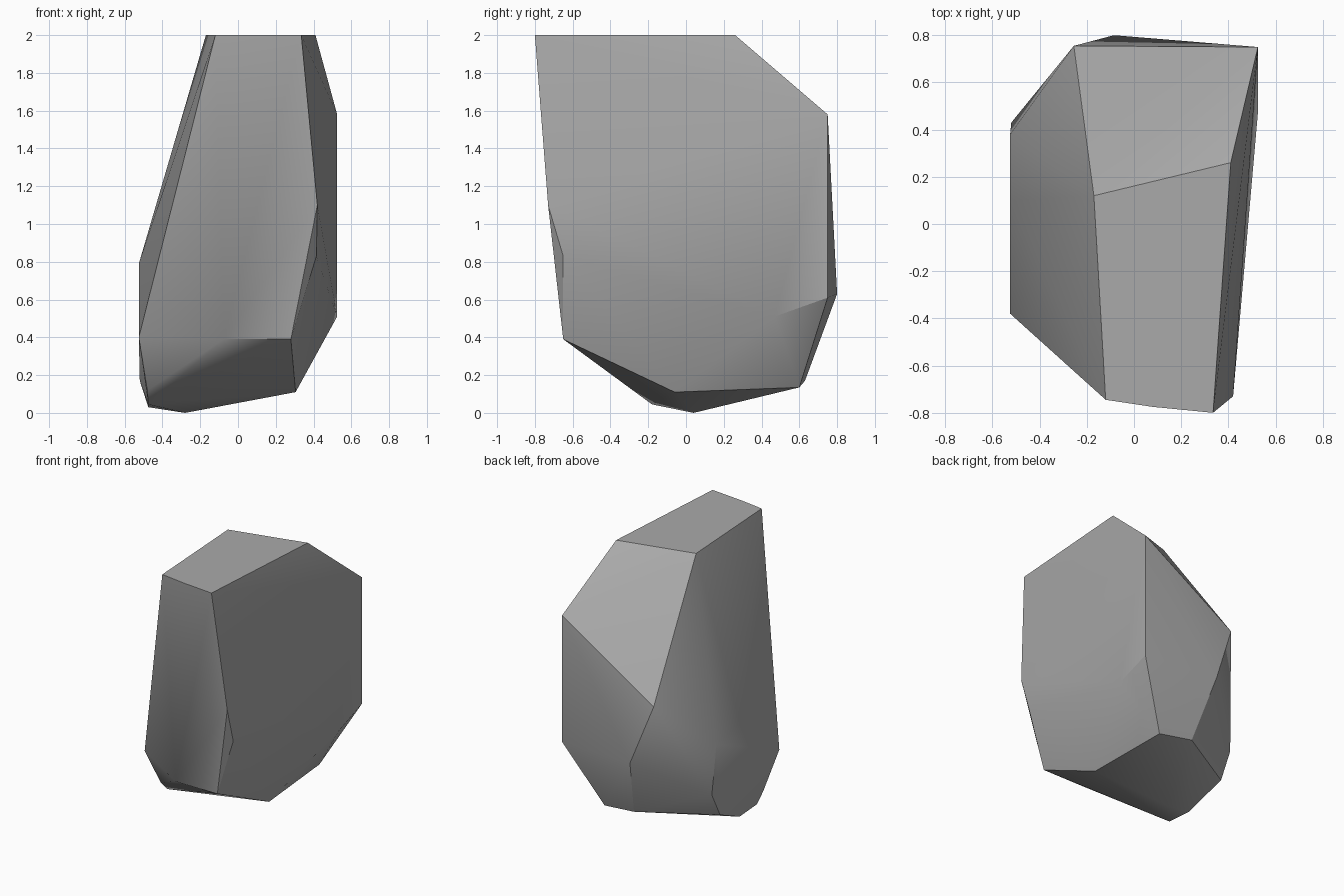
import bpy
import bmesh
import math

# Remove the default cube only
default_cube = bpy.data.objects.get("Cube")
if default_cube:
    bpy.data.objects.remove(default_cube, do_unlink=True)


def flat_material(name, colour):
    """One plain colour, shown in the viewport and in a render."""
    material = bpy.data.materials.new(name)
    material.use_nodes = True
    material.diffuse_color = colour
    shader = material.node_tree.nodes["Principled BSDF"]
    shader.inputs["Base Color"].default_value = colour
    shader.inputs["Roughness"].default_value = 0.9
    return material


def chiselled_hull(name, corner_groups, material):
    """Wrap the chipped corners of a stone in flat facets."""
    bm = bmesh.new()
    for corners in corner_groups:
        for corner in corners:
            bm.verts.new(corner)
    hull = bmesh.ops.convex_hull(bm, input=list(bm.verts))
    # Clear corners that ended up inside the stone
    loose = [v for v in bm.verts if not v.link_faces]
    bmesh.ops.delete(bm, geom=loose, context="VERTS")
    # Merge nearly coplanar triangles into clean facets
    bmesh.ops.dissolve_limit(bm, angle_limit=math.radians(1),
                             verts=list(bm.verts), edges=list(bm.edges))
    bmesh.ops.recalc_face_normals(bm, faces=list(bm.faces))
    mesh = bpy.data.meshes.new(name)
    bm.to_mesh(mesh)
    bm.free()
    mesh.materials.append(material)
    stone = bpy.data.objects.new(name, mesh)
    bpy.context.collection.objects.link(stone)
    return stone


# Flat sloping-sided top
top_rim = [(-.12, -.745, 2), (.08, -.775, 2), (.335, -.8, 2),
           (.41, .26, 2), (-.17, .12, 2)]

# Broad left-hand wall in the front view's positive x direction
broad_wall = [(.525, .75, 1.58), (.525, .75, .61), (.525, .47, .51),
              (.42, -.73, 1.1), (.415, -.65, .83)]

# Leaning wall on the other side
leaning_wall = [(-.525, .1, .79), (-.525, .38, .73), (-.525, -.38, .4),
                (-.52, .43, .36), (-.52, .33, .17)]

# Rear ridge
rear_ridge = [(-.255, .755, 1.09), (-.085, .8, .63)]

# Chipped underside, rising towards the front
underside = [(-.075, -.65, .39), (.28, -.65, .39), (.305, -.06, .11),
             (.27, .6, .135), (0, .63, .17), (-.48, -.25, .12),
             (-.475, -.18, .045), (-.475, .03, .03), (-.28, .04, 0)]

stone_grey = flat_material("stone grey", (.4, .4, .4, 1))
boulder = chiselled_hull(
    "boulder",
    [top_rim, broad_wall, leaning_wall, rear_ridge, underside],
    stone_grey)

# Soft shading over shallow facets, crisp chipped edges elsewhere
bpy.ops.object.select_all(action="DESELECT")
boulder.select_set(True)
bpy.context.view_layer.objects.active = boulder
bpy.ops.object.shade_smooth_by_angle(angle=math.radians(30))
